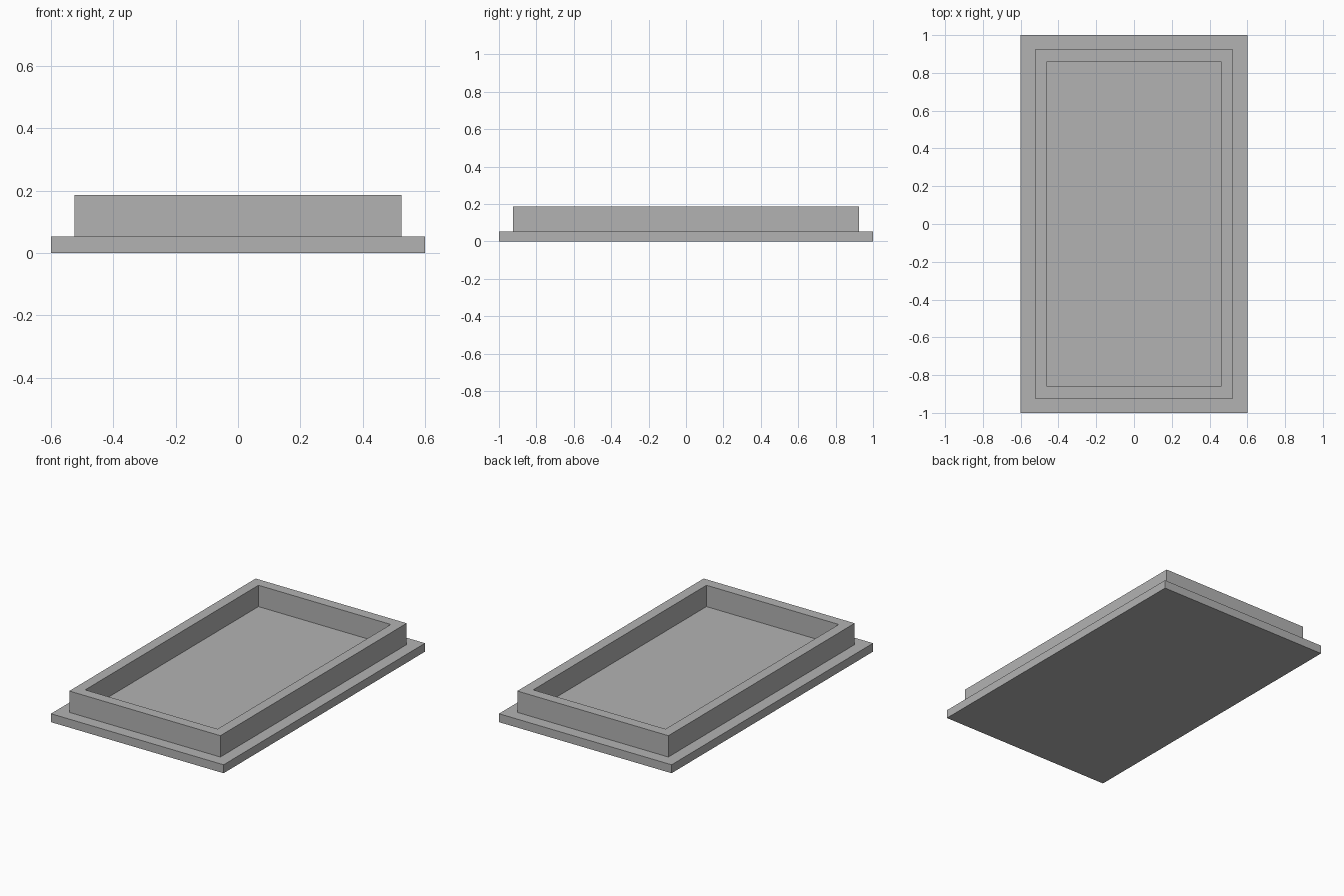
import bpy
import bmesh

cube = bpy.data.objects.get("Cube")
if cube:
    bpy.data.objects.remove(cube, do_unlink=True)

# Single plain grey
grey = bpy.data.materials.new("plain grey")
grey.use_nodes = True
colour = (0.45, 0.45, 0.45, 1)
grey.diffuse_color = colour
grey.node_tree.nodes["Principled BSDF"].inputs["Base Color"].default_value = colour

BASE_TOP = 0.053
RIM_TOP = 0.187


def rectangle(bm, half_x, half_y, z):
    corners = ((-1, -1), (1, -1), (1, 1), (-1, 1))
    return [bm.verts.new((sx * half_x, sy * half_y, z)) for sx, sy in corners]


def bridge(bm, lower, upper):
    for i in range(4):
        j = (i + 1) % 4
        bm.faces.new((lower[i], lower[j], upper[j], upper[i]))


# Stepped tray: rings run up the outside, over the rim and down to the floor
bm = bmesh.new()
sections = (
    (0.6, 1.0, 0),
    (0.6, 1.0, BASE_TOP),
    (0.525, 0.925, BASE_TOP),
    (0.525, 0.925, RIM_TOP),
    (0.46, 0.86, RIM_TOP),
    (0.46, 0.86, BASE_TOP),
)
rings = [rectangle(bm, *section) for section in sections]
for lower, upper in zip(rings, rings[1:]):
    bridge(bm, lower, upper)
bm.faces.new(reversed(rings[0]))  # underside
bm.faces.new(rings[-1])           # tray floor

mesh = bpy.data.meshes.new("tray")
bm.to_mesh(mesh)
bm.free()
mesh.materials.append(grey)
tray = bpy.data.objects.new("tray", mesh)
bpy.context.collection.objects.link(tray)
